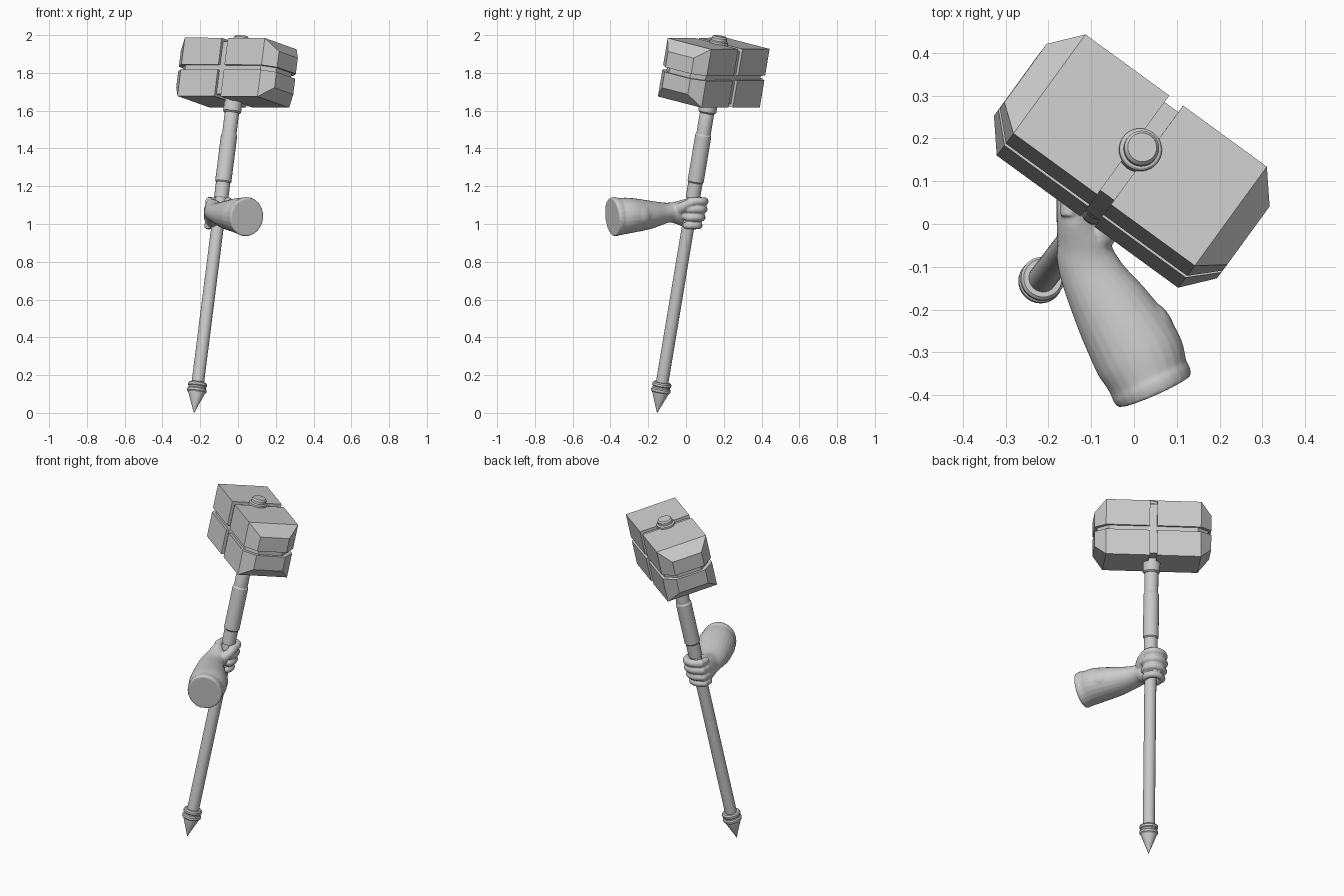
import bpy, bmesh, math
from mathutils import Vector, Matrix

if "Cube" in bpy.data.objects:
    bpy.data.objects.remove(bpy.data.objects["Cube"])

# Tilted frame of the hammer: w runs up the shaft, u along the head
TIP = Vector((-0.233, -0.153, 0.0))
W = Vector((0.253, 0.333, 2.0)).normalized()
U = Vector((0.808, -0.588, 0.0))
U = (U - W * U.dot(W)).normalized()
V = W.cross(U)
FRAME = Matrix.Translation(TIP) @ Matrix((U, V, W)).transposed().to_4x4()


def make_object(name, bm, matrix=None, smooth=30):
    bmesh.ops.recalc_face_normals(bm, faces=bm.faces)
    mesh = bpy.data.meshes.new(name)
    bm.to_mesh(mesh)
    bm.free()
    ob = bpy.data.objects.new(name, mesh)
    bpy.context.collection.objects.link(ob)
    if matrix:
        ob.matrix_world = matrix
    if smooth:
        bpy.ops.object.select_all(action='DESELECT')
        ob.select_set(True)
        bpy.context.view_layer.objects.active = ob
        bpy.ops.object.shade_smooth_by_angle(angle=math.radians(smooth))
    return ob


def bridge(bm, rings):
    n = len(rings[0])
    for a, b in zip(rings, rings[1:]):
        for i in range(n):
            j = (i + 1) % n
            bm.faces.new((a[i], a[j], b[j], b[i]))
    bm.faces.new(rings[0])
    bm.faces.new(rings[-1])


def lathe(name, profile, sides=32):
    bm = bmesh.new()
    rings = [[bm.verts.new((r * math.cos(k * math.tau / sides),
                            r * math.sin(k * math.tau / sides), t))
              for k in range(sides)] for r, t in profile]
    bridge(bm, rings)
    return make_object(name, bm, FRAME)


def block(inset=0.0):
    """Box along u with all four edges of each end chamfered."""
    bm = bmesh.new()
    rings = []
    for u, c in ((-0.322, 0.06), (-0.262, 0), (0.262, 0), (0.322, 0.06)):
        u -= math.copysign(inset, u)
        y, z = 0.146 - c - inset, 0.158 - c - inset
        rings.append([bm.verts.new((u, a * y, b * z))
                      for a, b in ((-1, -1), (1, -1), (1, 1), (-1, 1))])
    bridge(bm, rings)
    return bm


# Hammer head: inner core shows as the grooves between four mirrored quarters
HEAD = FRAME @ Matrix.Translation((0, 0, 1.84))
make_object("head_core", block(0.016), HEAD, 0)
bm = block()
for co, no in (((0.02, 0, 0), (1, 0, 0)), ((0, 0, 0.013), (0, 0, 1))):
    cut = bmesh.ops.bisect_plane(bm, geom=bm.verts[:] + bm.edges[:] + bm.faces[:],
                                 plane_co=co, plane_no=no, clear_inner=True)
    bmesh.ops.holes_fill(bm, edges=[e for e in bm.edges if e.is_boundary])
quarters = make_object("head_quarters", bm, HEAD, 0)
mirror = quarters.modifiers.new("mirror", 'MIRROR')
mirror.use_axis = (True, False, True)
mirror.use_mirror_merge = False

# Shaft parts
lathe("shaft", [(0.033, 0.12), (0.033, 1.72)])
lathe("pommel_spike", [(0.0008, 0.0), (0.046, 0.112), (0.046, 0.12)])
lathe("pommel_ring", [(0.044, 0.108), (0.052, 0.116), (0.052, 0.128), (0.046, 0.134),
                      (0.046, 0.142), (0.051, 0.147), (0.051, 0.158), (0.045, 0.165),
                      (0.033, 0.165)])
lathe("upper_grip", [(0.034, 1.16), (0.038, 1.166), (0.038, 1.245), (0.043, 1.252),
                     (0.043, 1.5), (0.038, 1.508), (0.038, 1.63), (0.034, 1.64)])
lathe("neck_collar", [(0.04, 1.622), (0.048, 1.63), (0.048, 1.70)])
lathe("top_knob", [(0.05, 1.98), (0.05, 2.008), (0.046, 2.012), (0.041, 2.013),
                   (0.041, 2.028), (0.034, 2.037)])


# Arm and hand: smooth lofted tubes fused into one skin
def loft(bm, keys, sides=24, steps=5):
    """Keys are (x, y, z, half width, half height)."""
    k = [Vector(p) for p in keys]
    k = [2 * k[0] - k[1]] + k + [2 * k[-1] - k[-2]]
    pts = []
    for a, b, c, d in zip(k, k[1:], k[2:], k[3:]):
        for s in range(steps):
            t = s / steps
            pts.append(0.5 * (2 * b + (c - a) * t + (2 * a - 5 * b + 4 * c - d) * t * t
                              + (3 * b - a - 3 * c + d) * t ** 3))
    pts.append(k[-2])
    rings = []
    for i, p in enumerate(pts):
        q, r = pts[max(i - 1, 0)], pts[min(i + 1, len(pts) - 1)]
        tangent = Vector(r[:3]) - Vector(q[:3])
        side = tangent.cross(Vector((0, 0, 1))).normalized()
        up = side.cross(tangent).normalized()
        rings.append([bm.verts.new(Vector(p[:3])
                                   + side * p[3] * math.cos(a) + up * p[4] * math.sin(a))
                      for a in (j * math.tau / sides for j in range(sides))])
    bridge(bm, rings)


def ball(bm, center, size, turn=0.0):
    m = (Matrix.Translation(center) @ Matrix.Rotation(turn, 4, 'Z')
         @ Matrix.Diagonal((*size, 1)))
    bmesh.ops.create_uvsphere(bm, u_segments=20, v_segments=12, radius=1, matrix=m)


def shaft_at(z):
    return TIP + W * (z / W.z)


bm = bmesh.new()
# Forearm, wrist and palm
loft(bm, [(0.048, -0.390, 1.037, 0.094, 0.102), (0.040, -0.372, 1.039, 0.098, 0.104),
          (0.032, -0.355, 1.040, 0.097, 0.099), (0.008, -0.300, 1.045, 0.106, 0.094),
          (-0.045, -0.210, 1.048, 0.094, 0.079), (-0.087, -0.140, 1.055, 0.078, 0.062),
          (-0.110, -0.088, 1.061, 0.069, 0.052), (-0.120, -0.045, 1.060, 0.062, 0.062),
          (-0.138, 0.000, 1.058, 0.045, 0.076), (-0.150, 0.040, 1.058, 0.028, 0.074)])
# Forearm muscle and elbow bulges
ball(bm, (0.055, -0.235, 1.045), (0.035, 0.06, 0.05), 0.5)
ball(bm, (-0.02, -0.27, 1.08), (0.055, 0.09, 0.05), 0.5)
# Four fingers curled round the shaft
CURL = [(-0.062, -0.015), (-0.058, 0.042), (-0.018, 0.066), (0.026, 0.056),
        (0.042, 0.018), (0.036, -0.014)]
for z, s in ((0.992, 0.86), (1.035, 0.96), (1.078, 1.0), (1.120, 0.98)):
    c = shaft_at(z)
    keys = [(c.x + x * s, c.y + y * s, z, 0.021 * s, 0.022 * s) for x, y in CURL]
    loft(bm, keys, 16)
    ball(bm, keys[-1][:3], [0.02 * s] * 3)
    ball(bm, keys[1][:3], [0.025 * s] * 3)
# Thumb
c = shaft_at(1.1)
thumb = [(c.x + x, c.y + y, z, r, r) for x, y, z, r in
         ((-0.01, -0.085, 1.065, 0.036), (0.024, -0.055, 1.085, 0.03),
          (0.042, -0.015, 1.108, 0.023), (0.040, 0.03, 1.122, 0.02),
          (0.022, 0.058, 1.126, 0.016))]
loft(bm, thumb, 16)
ball(bm, thumb[-1][:3], [0.016] * 3)
arm = make_object("forearm_and_hand", bm, None, 0)
fuse = arm.modifiers.new("fuse", 'REMESH')
fuse.mode = 'VOXEL'
fuse.voxel_size = 0.005
fuse.use_smooth_shade = True
relax = arm.modifiers.new("relax", 'SMOOTH')
relax.factor = 0.5
relax.iterations = 3
